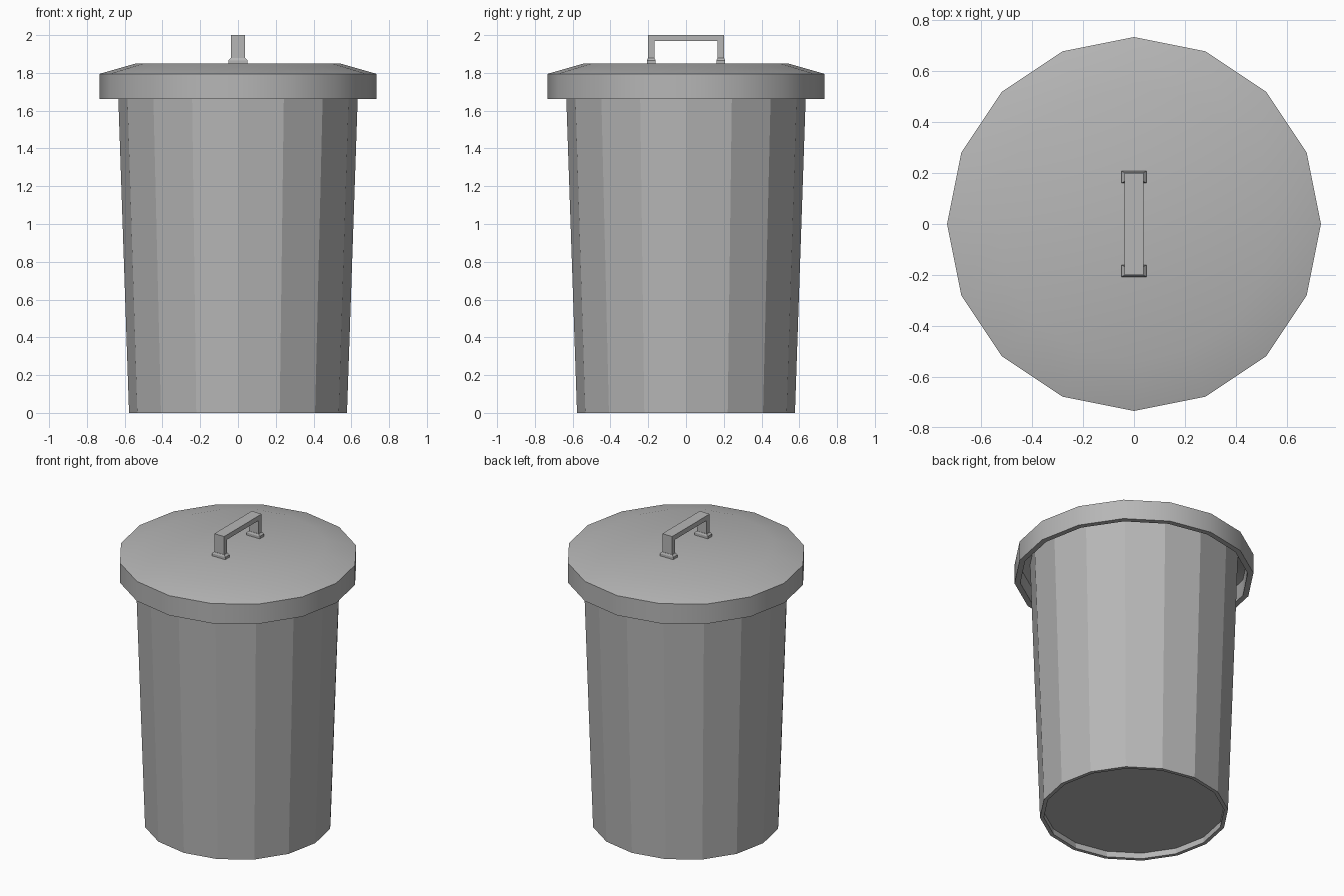
import bpy, bmesh, math

if "Cube" in bpy.data.objects:
    bpy.data.objects.remove(bpy.data.objects["Cube"])

SIDES = 16
grey = bpy.data.materials.new("dark_grey")
grey.diffuse_color = (0.47, 0.47, 0.47, 1)
grey.use_nodes = True
grey.node_tree.nodes["Principled BSDF"].inputs["Base Color"].default_value = grey.diffuse_color


def finish(name, bm, smooth_angle=None, split_seams=False):
    bmesh.ops.remove_doubles(bm, verts=bm.verts, dist=1e-5)
    bmesh.ops.dissolve_degenerate(bm, edges=bm.edges, dist=1e-5)
    bmesh.ops.recalc_face_normals(bm, faces=bm.faces)
    if split_seams:  # crisp panel seams along the tall outer edges
        seams = [e for e in bm.edges if e.calc_length() > 1.75]
        bmesh.ops.split_edges(bm, edges=seams)
    mesh = bpy.data.meshes.new(name)
    bm.to_mesh(mesh)
    bm.free()
    mesh.materials.append(grey)
    ob = bpy.data.objects.new(name, mesh)
    bpy.context.collection.objects.link(ob)
    if smooth_angle:
        bpy.ops.object.select_all(action='DESELECT')
        ob.select_set(True)
        bpy.context.view_layer.objects.active = ob
        bpy.ops.object.shade_smooth_by_angle(angle=math.radians(smooth_angle))
    return ob


def lathe(name, profile, **options):
    """Spin an (r, z) profile around z; both ends sit on the axis."""
    bm = bmesh.new()
    vs = [bm.verts.new((r, 0, z)) for r, z in profile]
    es = [bm.edges.new(p) for p in zip(vs, vs[1:])]
    bmesh.ops.spin(bm, geom=vs + es, cent=(0, 0, 0), axis=(0, 0, 1),
                   angle=math.tau, steps=SIDES)
    return finish(name, bm, **options)


# Tapered bin: recessed floor, thin foot ring, hollow inside
lathe("bin_body", [(0, 0.04), (0.555, 0.04), (0.553, 0), (0.577, 0),
                   (0.638, 1.79), (0.613, 1.79), (0.556, 0.07), (0, 0.07)],
      split_seams=True)

# Hollow lid with a deep rim and a shallow sloped shoulder
lathe("lid", [(0, 1.85), (0.54, 1.85), (0.733, 1.795), (0.733, 1.662),
              (0.698, 1.662), (0.698, 1.77), (0.53, 1.825), (0, 1.825)],
      smooth_angle=30)

# Square-cornered handle, an arch profile extruded across x
bm = bmesh.new()
arch = [(-0.20, 1.855), (-0.20, 2.0), (0.20, 2.0), (0.20, 1.855),
        (0.168, 1.855), (0.168, 1.968), (-0.168, 1.968), (-0.168, 1.855)]
face = bm.faces.new([bm.verts.new((-0.037, y, z)) for y, z in arch])
ext = bmesh.ops.extrude_face_region(bm, geom=[face], use_keep_orig=True)
bmesh.ops.translate(bm, vec=(0.074, 0, 0),
                    verts=[v for v in ext["geom"] if isinstance(v, bmesh.types.BMVert)])
finish("lid_handle", bm)

# Handle feet: low block with a chamfered top
for side, label in ((-1, "front"), (1, "back")):
    bm = bmesh.new()
    levels = [(0.05, 0.023, 1.845), (0.05, 0.023, 1.866), (0.038, 0.018, 1.878)]
    rings = [[bm.verts.new((sx * hx, side * 0.184 + sy * hy, z))
              for sx, sy in ((-1, -1), (1, -1), (1, 1), (-1, 1))]
             for hx, hy, z in levels]
    for a, b in zip(rings, rings[1:]):
        for i in range(4):
            j = (i + 1) % 4
            bm.faces.new((a[i], a[j], b[j], b[i]))
    bm.faces.new(rings[0])
    bm.faces.new(rings[-1])
    finish("handle_foot_" + label, bm)
